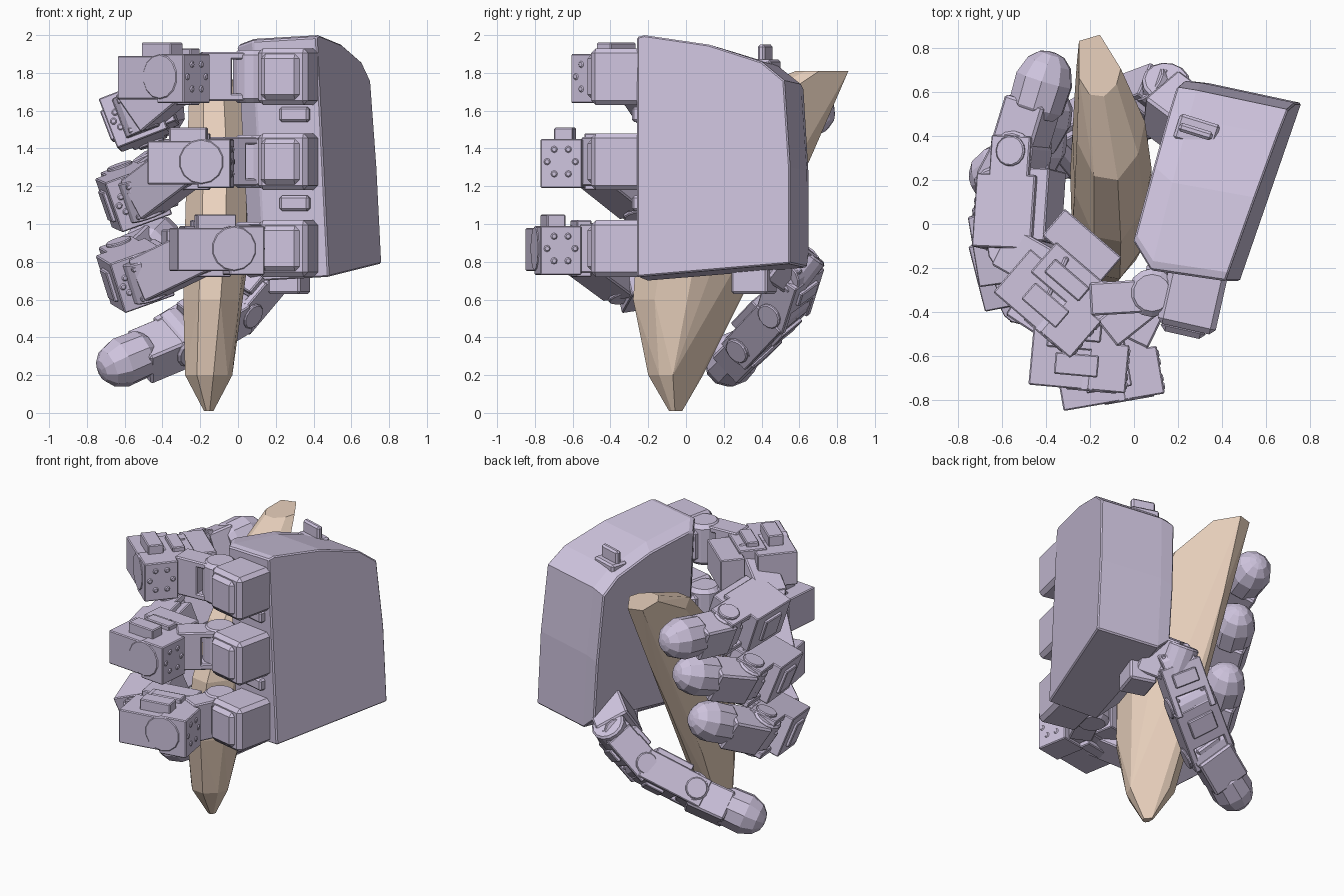
import bpy, bmesh, math
from mathutils import Vector, Matrix

if "Cube" in bpy.data.objects:
    bpy.data.objects.remove(bpy.data.objects["Cube"])


def material(name, rgb):
    m = bpy.data.materials.new(name)
    m.diffuse_color = (*rgb, 1)
    m.use_nodes = True
    m.node_tree.nodes["Principled BSDF"].inputs["Base Color"].default_value = m.diffuse_color
    return m


SHELL = material("lavender", (0.62, 0.55, 0.73))
TAN = material("tan", (0.82, 0.64, 0.51))


def finish(name, bm, mat=SHELL, bevel=0.012):
    bmesh.ops.recalc_face_normals(bm, faces=bm.faces)
    me = bpy.data.meshes.new(name)
    bm.to_mesh(me)
    bm.free()
    me.materials.append(mat)
    ob = bpy.data.objects.new(name, me)
    bpy.context.collection.objects.link(ob)
    if bevel:
        b = ob.modifiers.new("edges", 'BEVEL')
        b.width, b.segments, b.limit_method = bevel, 1, 'ANGLE'
        b.angle_limit = math.radians(50)
    return ob


def frame(a, b, dorsal):
    """Local x runs a to b, y points to the outer side, z across the width."""
    d = (b - a).normalized()
    y = (dorsal - d * dorsal.dot(d)).normalized()
    m = Matrix((d, y, d.cross(y))).transposed().to_4x4()
    m.translation = a
    return m, (b - a).length


def box(bm, m, x, y, z):
    c = Vector(((x[0] + x[1]) / 2, (y[0] + y[1]) / 2, (z[0] + z[1]) / 2))
    s = Matrix.Diagonal((x[1] - x[0], y[1] - y[0], z[1] - z[0], 1))
    bmesh.ops.create_cube(bm, size=1, matrix=m @ Matrix.Translation(c) @ s)


def drum(bm, m, c, r, depth, axis='Z', sides=14):
    rot = {'X': Matrix.Rotation(math.pi / 2, 4, 'Y'), 'Y': Matrix.Rotation(math.pi / 2, 4, 'X'),
           'Z': Matrix()}[axis]
    bmesh.ops.create_cone(bm, cap_ends=True, segments=sides, radius1=r, radius2=r,
                          depth=depth, matrix=m @ Matrix.Translation(c) @ rot)


def bolts(bm, m, x, y, r):
    for k in range(6):
        a = k * math.pi / 3
        drum(bm, m, (x, y + r * math.cos(a), r * math.sin(a)), 0.018, 0.012, 'X', 8)


def link(name, a, b, dorsal, w, t, p):
    """Motor housing on a slim core, with a hinge drum and a fork."""
    m, L = frame(a, b, dorsal)
    bm = bmesh.new()
    h = w / 2
    box(bm, m, (0.04, L - 0.07), (-p, 0.05), (-h * 0.8, h * 0.8))
    box(bm, m, (0.0, L * 0.76), (-p * .7, t), (-h, h))
    box(bm, m, (L * 0.2, L * 0.55), (t - 0.02, t + 0.02), (-h * 0.6, h * 0.6))
    for s in (-1, 1):
        z = sorted((s * h, s * (h - 0.04)))
        box(bm, m, (L - 0.17, L + 0.07), (-0.09, 0.10), z)
        box(bm, m, (-0.08, 0.10), (-0.07, 0.07), [v * 0.7 for v in z])
        drum(bm, m, (L, 0, s * h), 0.07, 0.03)
    drum(bm, m, (0, 0, 0), 0.095, w * 0.8)
    bolts(bm, m, 0.0, t * 0.5, min(t, w) * 0.3)
    finish(name, bm)


def fingertip(name, a, b, dorsal, w):
    """Last link and its faceted rubber dome."""
    m, L = frame(a, b, dorsal)
    bm = bmesh.new()
    h = w / 2
    box(bm, m, (0.0, L - 0.24), (-0.08, 0.12), (-h, h))
    box(bm, m, (-0.08, 0.12), (-0.06, 0.09), (-h * 0.7, h * 0.7))
    drum(bm, m, (0, 0, 0), 0.10, w + 0.03)
    finish(name, bm)
    bm = bmesh.new()
    rings = []
    for x, r in ((L - 0.30, 0.10), (L - 0.26, 0.13), (L - 0.13, 0.135),
                 (L - 0.05, 0.105), (L - 0.01, 0.06), (L, 0.02)):
        rings.append([bm.verts.new(m @ Vector((x, r * math.cos(k * math.pi / 5),
                                               r * math.sin(k * math.pi / 5)))) for k in range(10)])
    for p, q in zip(rings, rings[1:]):
        for k in range(10):
            bm.faces.new((p[k], p[k - 1], q[k - 1], q[k]))
    bm.faces.new(rings[0])
    bm.faces.new(rings[-1])
    finish(name + "_dome", bm, bevel=0)


# Palm: side outline swept from the outer face to the inner face
bm = bmesh.new()
outline = [(-.26, .72), (.55, .79), (.55, 1.30), (.52, 1.76), (.40, 1.86), (.12, 1.95), (-.22, 2.0), (-.26, 1.99)]
outer, mid, inner = [], [], []
for y, z in outline:
    x = .48 + .35 * (y + .25) - .05 * (z - .8)
    k = (y + .25) / .8
    outer.append(bm.verts.new((x, y, z)))
    mid.append(bm.verts.new((x - .34 - .08 * k, y + .05 + .04 * k, z - .02)))
    inner.append(bm.verts.new((x - .42 - .09 * k, y + .18 - .08 * k, z + (.06 if z < 1 else -.05))))
for p, q in ((outer, mid), (mid, inner)):
    for k in range(len(p)):
        bm.faces.new((p[k], p[k - 1], q[k - 1], q[k]))
bm.faces.new(outer)
bm.faces.new(inner)
finish("palm_housing", bm, bevel=0.008)

# Small fittings on the palm: top nub, rim plate, connector covers
bm = bmesh.new()
T = Matrix.Translation((.28, .42, 1.86)) @ Matrix.Rotation(-.3, 4, 'Z')
box(bm, T, (-.08, .08), (-.02, .02), (-.08, .09))
box(bm, T, (-.09, .10), (-.06, .06), (-.08, .01))
for z in (1.58, 1.11):
    box(bm, Matrix.Translation((.31, -.21, z)) @ Matrix.Rotation(-.25, 4, 'Z'),
        (-.08, .08), (-.06, .03), (-.04, .04))
finish("palm_fittings", bm)

# Three fingers: base height, swivel motor outer edge (start, end), then joints out to the tip
fingers = {
    "upper": (1.78, (-.29, -.61), (-.64, -.31), (-.54, -.12, 1.59), (-.51, .32, 1.56), (-.37, .78, 1.60)),
    "middle": (1.33, (-.04, -.77), (-.48, -.73), (-.51, -.25, 1.14), (-.58, .17, 1.17), (-.35, .61, 1.32)),
    "lower": (.87, (.14, -.77), (-.32, -.85), (-.49, -.34, .71), (-.59, .05, .77), (-.38, .48, .97)),
}
for name, (zb, s, e, *pts) in fingers.items():
    j = [Vector(p) for p in pts]
    # knuckle block fixed to the palm front
    m, L = frame(Vector((.27, -.16, zb)), Vector((.20, -.47, zb)), Vector((1, 0, 0)))
    bm = bmesh.new()
    box(bm, m, (0, L), (-.10, .17), (-.15, .15))
    box(bm, m, (L - .02, L + .03), (-.08, .13), (-.12, .12))
    box(bm, m, (.05, L - .06), (-.2, -.08), (-.11, .11))
    drum(bm, m, (L * .6, -.15, 0), .11, .28)
    finish(name + "_finger_knuckle", bm, bevel=0.025)
    # level swivel motor: local y = 0 is its outer side
    d = Vector((e[0] - s[0], e[1] - s[1], 0)).normalized()
    m, L = frame(Vector((*s, zb)), Vector((*e, zb)), Vector((-d.y, d.x, 0)))
    bm = bmesh.new()
    box(bm, m, (0, L * .4), (-.22, 0), (-.14, .12))
    box(bm, m, (L * .3, L), (-.26, 0), (-.12, .11))
    box(bm, m, (0.04, L * .85), (-.36, -.18), (-.12, .12))
    box(bm, m, (L * .3, L * .75), (-.16, -.06), (.08, .18))
    box(bm, m, (L * .3, L * .75), (-.30, -.22), (-.15, .15))
    box(bm, m, (.12, L), (-.50, -.34), (-.11, .10))
    drum(bm, m, (L * .35, -.095, 0), .12, .20, 'Y')
    bolts(bm, m, 0.0, -.11, .075)
    center = m @ Vector((L * .55, -.26, 0))
    hub = m @ Vector((.08, -.28, 0))
    finish(name + "_finger_swivel_motor", bm)
    # brackets joining knuckle, swivel motor and the tilted outer finger
    bm = bmesh.new()
    m, L = frame(Vector((.10, -.33, zb)), hub, Vector((0, -1, 0)))
    for side in (-1, 1):
        box(bm, m, (-.03, L + .03), (-.08, .07), sorted((side * .13, side * .09)))
    box(bm, m, (L * .5, L + .03), (-.08, .07), (-.11, .11))
    tilt = Vector((-.35, .1, .92))
    m, L = frame(center, j[0], tilt.cross(j[0] - center))
    box(bm, m, (-.05, L), (-.10, .10), (-.12, .12))
    finish(name + "_finger_brackets", bm, bevel=0.008)
    link(name + "_finger_middle_link", j[0], j[1], tilt.cross(j[1] - j[0]), .28, .16, .18)
    fingertip(name + "_finger_tip", j[1], j[2], tilt.cross(j[2] - j[1]), .23)

# Thumb: reaches from the lower back corner of the palm, under the held object
t = [Vector(p) for p in ((.30, .46, .84), (.14, .58, .76), (-.02, .52, .57), (-.30, .36, .40), (-.73, .18, .22))]
out = Vector((.25, .75, -.6))
m, L = frame(t[0], t[1], out)
bm = bmesh.new()
box(bm, m, (0, L), (-.15, .08), (-.13, .13))
drum(bm, m, (L, 0, 0), .11, .24)
box(bm, Matrix.Translation((.27, .36, .72)) @ Matrix.Rotation(-.3, 4, 'Z'), (-.09, .09), (-.1, .1), (-.09, .1))
finish("thumb_base", bm)
link("thumb_proximal_link", t[1], t[2], out, .27, .10, .12)
link("thumb_middle_link", t[2], t[3], out, .29, .10, .13)
fingertip("thumb_tip", t[3], t[4], out, .25)

# Held object: faceted hull through (z, front y, back y, left x, right x, back strip) stations
bm = bmesh.new()
for z, yf, yb, xl, xr, st in ((.01, -.09, -.02, -.18, -.13, .3), (.2, -.2, .09, -.28, -.03, .25),
                              (.6, -.28, .29, -.29, .04, .25), (1.0, -.25, .49, -.28, .08, .2),
                              (1.35, -.08, .66, -.27, .08, .25), (1.65, .2, .79, -.26, .05, .3),
                              (1.81, .58, .86, -.25, -.06, .5)):
    dx, dy = xr - xl, yb - yf
    for u, v in ((0, .9), (st, 1), (.55, .82), (1, .45), (.9, .2), (.6, 0), (.25, .03), (0, .3)):
        bm.verts.new((xl + u * dx, yf + v * dy, z))
bmesh.ops.convex_hull(bm, input=bm.verts)
loose = [v for v in bm.verts if not v.link_faces]
bmesh.ops.delete(bm, geom=loose, context='VERTS')
bmesh.ops.dissolve_limit(bm, angle_limit=math.radians(6), verts=bm.verts, edges=bm.edges)
finish("held_object", bm, TAN, bevel=0)
